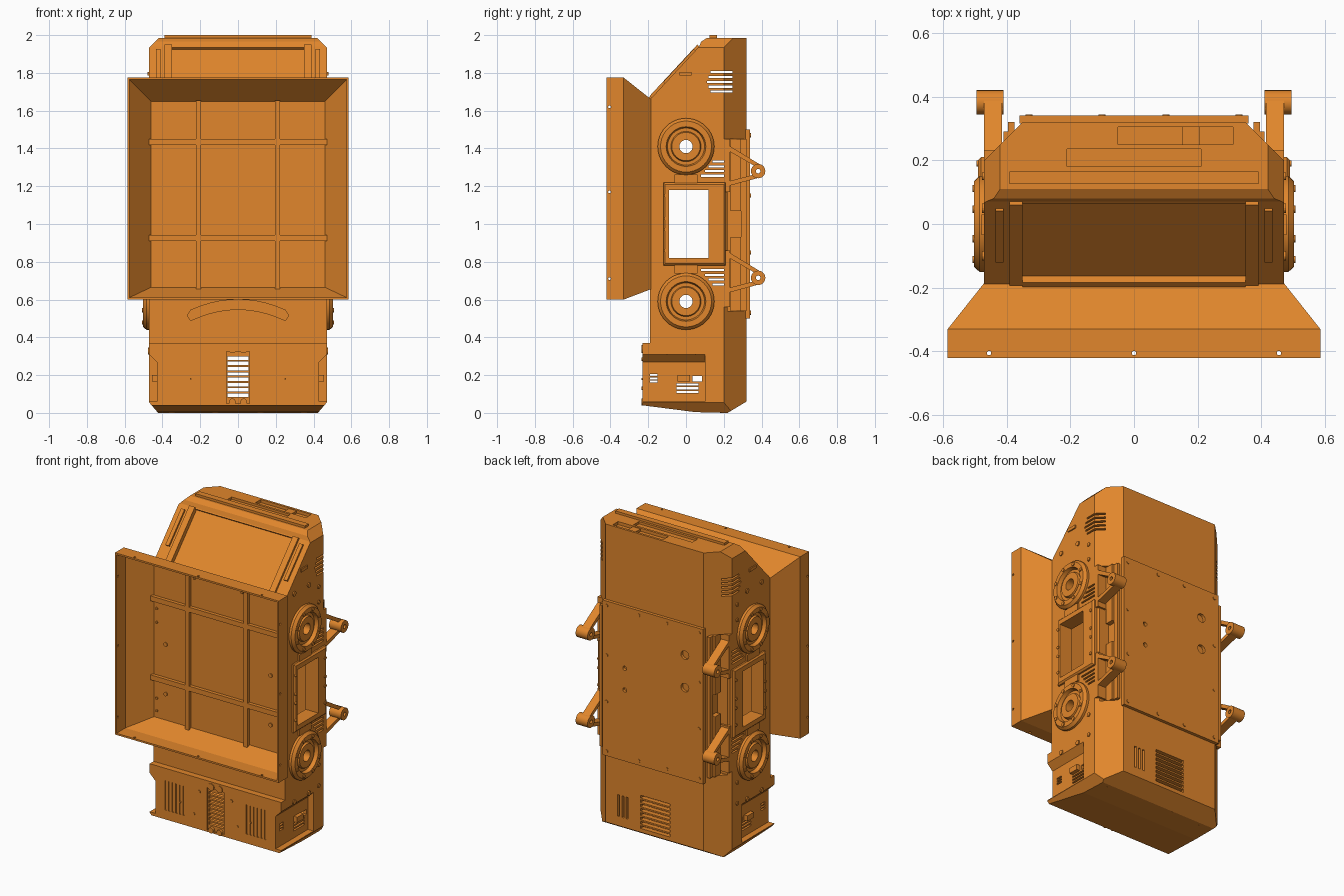
import bpy, bmesh, math

mat = bpy.data.materials.new("orange")
mat.diffuse_color = (0.75, 0.24, 0.025, 1)


def make(name, bm, mirror=False):
    bmesh.ops.recalc_face_normals(bm, faces=bm.faces)
    me = bpy.data.meshes.new(name)
    bm.to_mesh(me)
    bm.free()
    ob = bpy.data.objects.new(name, me)
    bpy.context.collection.objects.link(ob)
    me.materials.append(mat)
    if mirror:
        ob.modifiers.new("mirror", 'MIRROR').use_mirror_merge = False
    return ob


def place(axis, p, h):
    return {'x': (h, p[0], p[1]), 'y': (p[0], h, p[1]), 'z': (p[0], p[1], h)}[axis]


def loft(bm, rings, caps=True, loop=False):
    vs = [[bm.verts.new(p) for p in r] for r in rings]
    n = len(vs[0])
    for a, b in zip(vs, vs[1:] + ([vs[0]] if loop else [])):
        for i in range(n):
            bm.faces.new((a[i], a[(i + 1) % n], b[(i + 1) % n], b[i]))
    if caps and not loop:
        bm.faces.new(vs[0])
        bm.faces.new(vs[-1])


def prisms(name, axis, items, mirror=False):
    # items: (2D outline, from, to)
    bm = bmesh.new()
    for pts, a, b in items:
        loft(bm, [[place(axis, p, h) for p in pts] for h in (a, b)])
    return make(name, bm, mirror)


def rect(a0, a1, b0, b1):
    return [(a0, b0), (a1, b0), (a1, b1), (a0, b1)]


def boxes(name, items, mirror=False):
    return prisms(name, 'z', [(rect(*b[:4]), b[4], b[5]) for b in items], mirror)


def circle(c, r, n=16):
    return [(c[0] + r * math.cos(2 * math.pi * i / n), c[1] + r * math.sin(2 * math.pi * i / n)) for i in range(n)]


def discs(name, axis, items, a, b, mirror=False):
    return prisms(name, axis, [(circle((u, v), r), a, b) for u, v, r in items], mirror)


def lathe_x(name, centres, profile, n=40):
    bm = bmesh.new()
    for c in centres:
        loft(bm, [[place('x', p, x) for p in circle(c, r, n)] for x, r in profile], loop=True)
    return make(name, bm, True)


def cut(target, *cutters):
    for c in cutters:
        m = target.modifiers.new("cut", 'BOOLEAN')
        m.operation, m.solver, m.object = 'DIFFERENCE', 'EXACT', c
        bpy.context.view_layer.update()
        bpy.context.view_layer.objects.active = target
        bpy.ops.object.modifier_apply(modifier=m.name)
        bpy.data.objects.remove(c)


def slope(t, n):
    # point along the tilted top face: t along it, n outwards
    return (-0.19 + 0.26 * t - 0.733 * n, 1.66 + 0.28 * t + 0.68 * n)


def slope_rect(t0, t1, n0, n1):
    return [slope(t0, n0), slope(t1, n0), slope(t1, n1), slope(t0, n1)]


# Cabinet shell
side = [(-0.19, 0.37), (-0.19, 1.66), (0.07, 1.94), (0.08, 1.965), (0.11, 1.985), (0.32, 1.985),
        (0.32, 0.06), (0.22, 0.0), (0.05, 0.004), (-0.23, 0.04), (-0.23, 0.37)]
body = prisms("cabinet", 'x', [(side, -0.47, 0.47)])
cut(body,
    prisms("c_back_corner", 'z', [([(0.49, 0.18), (0.49, 0.36), (0.31, 0.36)], -0.1, 2.1)], True),
    prisms("c_top_corner", 'y', [([(0.5, 1.905), (0.5, 2.05), (0.355, 2.05)], -0.5, 0.5)], True),
    prisms("c_bottom_corner", 'y', [([(0.5, 0.09), (0.5, -0.05), (0.38, -0.05)], -0.5, 0.5)], True),
    prisms("c_low_side", 'y', [([(0.43, 0.06), (0.5, 0.06), (0.5, 0.31), (0.47, 0.31), (0.43, 0.27)], -0.4, 0.1)], True),
    boxes("c_back_side", [(0.38, 0.6, 0.22, 0.5, 0.54, 1.45)], True),
    prisms("c_screen", 'x', [(slope_rect(0.06, 0.98, -0.015, 0.1), -0.35, 0.35)]),
    boxes("c_top_slots", [(-0.05, 0.31, 0.25, 0.305, 1.965, 2.1), (-0.21, 0.21, 0.18, 0.235, 1.97, 2.1)]))

# Hollow interior
inner = [(-0.17, 0.34), (-0.17, 1.62), (0.1, 1.9), (0.14, 1.93), (0.29, 1.93), (0.29, 0.08),
         (0.2, 0.05), (-0.2, 0.07), (-0.2, 0.34)]
cut(body, prisms("c_inner", 'x', [(inner, -0.36, 0.36)]),
    boxes("c_inner_wide", [(-0.41, 0.41, -0.165, 0.2, 0.09, 1.6)]))

# Side openings and louvres
louvres = [(0.11 + 0.01 * abs(i - 2), 0.245, 1.695 + 0.026 * i) for i in range(5)]
louvres += [(0.08 + 0.02 * i, 0.215, 1.25 + 0.025 * i) for i in range(4)]
louvres += [(0.08 + 0.02 * i, 0.215, 0.75 - 0.025 * i) for i in range(4)]
louvres += [(-0.05, 0.065, 0.105 + 0.02 * i) for i in range(3)]
louvres += [(-0.19, -0.15, 0.16 + 0.017 * i) for i in range(3)]
cut(body,
    boxes("c_louvres", [(-0.6, 0.6, a, b, z, z + 0.011) for a, b, z in louvres] + [(-0.6, 0.6, 0.035, 0.085, 0.165, 0.195)]),
    boxes("c_window", [(-0.6, 0.6, -0.09, 0.12, 0.82, 1.18)]),
    discs("c_speakers", 'x', [(0, 1.41, 0.05), (0, 0.59, 0.05)], -0.6, 0.6))

# Front and back vents
rows = [0.085 + 0.028 * i for i in range(8)]
cut(body,
    boxes("c_grille", [(-0.06, 0.06, -0.3, -0.22, 0.05, 0.325)]),
    boxes("c_grille_slots", [(-0.055, 0.055, -0.25, -0.1, z, z + 0.018) for z in rows]),
    boxes("c_back_slots", [(-0.11, 0.1, 0.25, 0.4, z, z + 0.018) for z in rows]
          + [(x, x + 0.014, 0.25, 0.4, 0.12, 0.26) for x in (0.19, 0.22, 0.25)]),
    boxes("c_front_slots", [(x, x + 0.012, -0.3, -0.224, 0.1, 0.29) for x in [0.22 + 0.026 * i for i in range(6)]], True))

# Curved groove under the frame
xs = [-0.25 + 0.05 * i for i in range(11)]
arch = [(x, 0.60 - 0.9 * x * x) for x in xs] + [(0.268, 0.515)]
arch += [(x, 0.548 - 0.95 * x * x) for x in reversed(xs)] + [(-0.268, 0.515)]
cut(body, prisms("c_arch", 'y', [(arch, -0.3, -0.18)]))

# Back door
door = boxes("back_door", [(-0.36, 0.36, 0.315, 0.34, 0.5, 1.5)])
cut(door, discs("c_door_holes", 'y', [(-0.23, 1.3, 0.028), (-0.23, 1.09, 0.028), (0.2, 1.1, 0.014), (0.2, 0.96, 0.014)], 0.322, 0.4))
discs("door_screws", 'y', [(x, z, 0.011) for x in (0.1, 0.33) for z in (0.53, 1.47)]
      + [(0.33, 0.85, 0.011), (0.33, 1.15, 0.011)], 0.335, 0.344, True)

# Open front frame
def ring(y, x, z0, z1):
    return [(-x, y, z0), (x, y, z0), (x, y, z1), (-x, y, z1)]


bm = bmesh.new()
loft(bm, [ring(-0.185, 0.47, 0.655, 1.66), ring(-0.33, 0.585, 0.6, 1.775), ring(-0.42, 0.585, 0.6, 1.775),
          ring(-0.42, 0.574, 0.611, 1.764), ring(-0.33, 0.574, 0.611, 1.764), ring(-0.2, 0.46, 0.665, 1.648)])
frame = make("front_frame", bm)
cut(frame, discs("c_frame_side", 'x', [(-0.405, z, 0.007) for z in (0.71, 1.17, 1.62)], -0.7, 0.7),
    discs("c_frame_top", 'z', [(x, -0.405, 0.007) for x in (-0.455, 0, 0.455)], 0.5, 1.9))
boxes("panel_ribs_upright", [(0.195, 0.222, -0.222, -0.195, 0.655, 1.655)], True)
boxes("panel_ribs_level", [(-0.47, 0.47, -0.222, -0.195, z - 0.016, z + 0.016) for z in (0.925, 1.435)])
discs("panel_screws", 'y', [(0.375, 1.155, 0.013), (0.375, 0.835, 0.013)]
      + [(0.44, z, 0.008) for z in (0.71, 0.79, 1.28, 1.37)] + [(0.17, 1.635, 0.008)], -0.207, -0.195, True)

# Tilted screen surround and side grips
prisms("screen_rails", 'x', [(slope_rect(0.03, 1.0, -0.01, 0.014), 0.35, 0.39)], True)
prisms("screen_grips", 'x', [(slope_rect(0.3, 0.92, -0.01, 0.012), 0.41, 0.435)], True)
prisms("screen_sill", 'x', [(slope_rect(0.0, 0.06, -0.01, 0.012), -0.35, 0.35)])
boxes("top_strip", [(-0.39, 0.39, 0.125, 0.165, 1.97, 2.0)])
discs("top_strip_screws", 'z', [(0.36, 0.145, 0.008)], 1.99, 2.0, True)
boxes("top_slot_insert", [(0.15, 0.205, 0.25, 0.305, 1.96, 1.98)])

# Round side speakers
centres = [(0, 1.41), (0, 0.59)]
rings = lathe_x("side_speakers", centres,
                [(0.455, 0.15), (0.485, 0.15), (0.502, 0.135), (0.502, 0.105), (0.478, 0.098), (0.478, 0.08),
                 (0.492, 0.075), (0.492, 0.035), (0.4, 0.035), (0.4, 0.05), (0.455, 0.06)])
discs("speaker_bolts", 'x', [(cy + 0.121 * math.cos(a), cz + 0.121 * math.sin(a), 0.011) for cy, cz in centres
                             for a in [math.pi * (i + 0.5) / 4 for i in range(8)]], 0.495, 0.507, True)

# Side window frame
bm = bmesh.new()
def wring(x, y0, y1, z0, z1):
    return [place('x', p, x) for p in rect(y0, y1, z0, z1)]


loft(bm, [wring(0.46, -0.12, 0.21, 0.78, 1.22), wring(0.48, -0.12, 0.21, 0.78, 1.22), wring(0.49, -0.11, 0.2, 0.79, 1.21),
          wring(0.49, -0.09, 0.12, 0.82, 1.18), wring(0.4, -0.09, 0.12, 0.82, 1.18), wring(0.4, -0.1, 0.13, 0.81, 1.19),
          wring(0.46, -0.1, 0.13, 0.81, 1.19)], loop=True)
make("window_frame", bm, True)
boxes("side_clips", [(0.46, 0.482, -0.06, 0.06, 1.215, 1.262), (0.46, 0.482, -0.06, 0.06, 0.738, 0.785),
                     (0.42, 0.455, -0.045, 0.02, 0.165, 0.2), (0.45, 0.478, -0.035, 0.03, 1.785, 1.805)], True)
discs("side_screws", 'x', [(-0.1, 1.67, 0.015), (0.05, 1.67, 0.015), (0.15, 1.62, 0.012), (0.15, 1.52, 0.012),
                           (0.15, 0.47, 0.012), (0.15, 0.335, 0.012), (-0.1, 0.325, 0.015), (0.05, 0.325, 0.015)],
      0.465, 0.477, True)
discs("window_screws", 'x', [(y, z, 0.01) for y in (-0.107, 0.19) for z in (0.86, 0.97, 1.03, 1.15)], 0.485, 0.495, True)

# Rear side rails and hinge brackets
boxes("rear_rails", [(0.375, 0.41, 0.235, 0.29, 0.54, 0.93), (0.375, 0.41, 0.235, 0.29, 1.07, 1.45),
                     (0.375, 0.395, 0.29, 0.32, 0.54, 1.45), (0.41, 0.47, 0.2, 0.232, 0.56, 0.86),
                     (0.41, 0.47, 0.2, 0.232, 1.17, 1.45)], True)
arms = []
for z in (1.28, 0.715):
    arms += [([(0.22, z + 0.11), (0.39, z + 0.012), (0.4, z + 0.03), (0.22, z + 0.14)], 0.415, 0.47),
             ([(0.22, z - 0.08), (0.39, z - 0.034), (0.385, z - 0.012), (0.22, z - 0.055)], 0.415, 0.47)]
prisms("hinge_arms", 'x', arms, True)
bosses = lathe_x("hinge_bosses", [(0.382, 1.28), (0.382, 0.715)],
                 [(0.41, 0.038), (0.495, 0.038), (0.495, 0.012), (0.41, 0.012)], 24)

# Grille knobs, panel screws and bottom plate
discs("grille_knobs", 'y', [(0.03, 0.338, 0.022), (0.03, 0.058, 0.018)], -0.236, -0.215, True)
discs("front_screws", 'y', [(0.155, 0.13, 0.009), (0.115, 0.285, 0.009), (0.25, 0.18, 0.005)], -0.235, -0.225, True)
discs("bottom_screws", 'z', [(0.35, 0.2, 0.02), (0.12, 0.2, 0.02)], 0.0, 0.02, True)

for ob in (rings, bosses):
    ob.select_set(True)
bpy.context.view_layer.objects.active = rings
bpy.ops.object.shade_smooth_by_angle(angle=math.radians(30))
